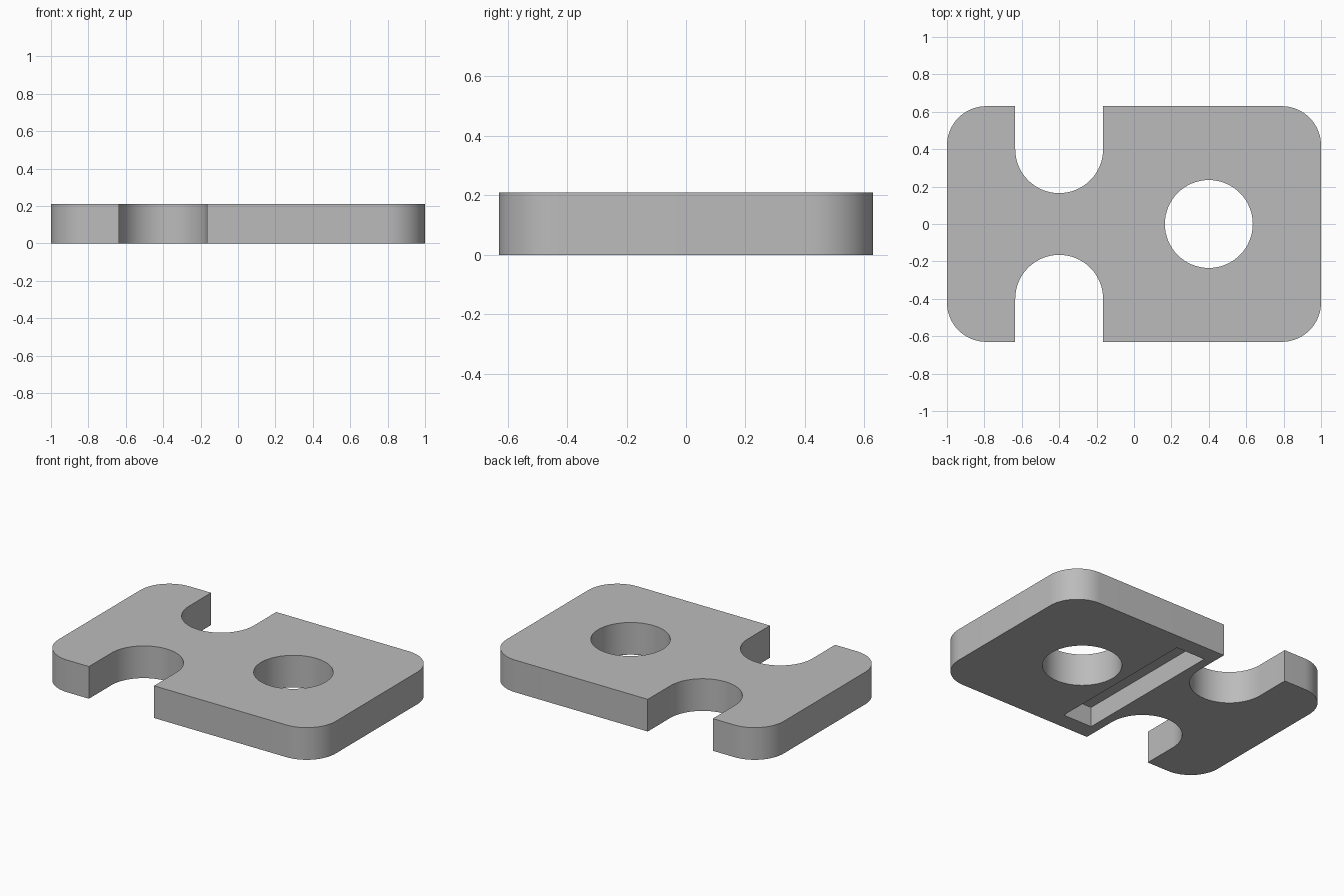
import bpy, bmesh, math

cube = bpy.data.objects.get("Cube")
if cube:
    bpy.data.objects.remove(cube, do_unlink=True)

HALF_Y, THICK = 0.63, 0.21
CORNER_R, HOLE_R = 0.21, 0.235
CUT_X, NOTCH_Y = 0.4, 0.4

grey = bpy.data.materials.new("plain grey")
grey.use_nodes = True
colour = (0.5, 0.5, 0.5, 1)
grey.diffuse_color = colour
grey.node_tree.nodes["Principled BSDF"].inputs["Base Color"].default_value = colour


def arc(cx, cy, r, start, end, steps):
    angles = [math.radians(start + (end - start) * i / steps) for i in range(steps + 1)]
    return [(cx + r * math.cos(a), cy + r * math.sin(a)) for a in angles]


def prism(name, outline, z0, z1):
    """Extrude a counter-clockwise outline from z0 to z1."""
    bm = bmesh.new()
    base = bm.faces.new([bm.verts.new((x, y, z0)) for x, y in outline])
    top = bmesh.ops.extrude_face_region(bm, geom=[base], use_keep_orig=True)["geom"]
    for v in top:
        if isinstance(v, bmesh.types.BMVert):
            v.co.z = z1
    bmesh.ops.recalc_face_normals(bm, faces=bm.faces)
    mesh = bpy.data.meshes.new(name)
    bm.to_mesh(mesh)
    bm.free()
    mesh.materials.append(grey)
    obj = bpy.data.objects.new(name, mesh)
    bpy.context.collection.objects.link(obj)
    return obj


# Plate with rounded corners
outline = []
for sx, sy, start in ((1, 1, 0), (-1, 1, 90), (-1, -1, 180), (1, -1, 270)):
    outline += arc(sx * (1 - CORNER_R), sy * (HALF_Y - CORNER_R), CORNER_R, start, start + 90, 16)
plate = prism("plate", outline, 0, THICK)

# Round through hole
cutters = [prism("hole_cutter", arc(CUT_X, 0, HOLE_R, 0, 360, 64)[:-1], -0.1, 0.4)]

# Round-ended notches in the front and back edges
for side, start in (("front", 0), ("back", 180)):
    s = -1 if side == "front" else 1
    notch = arc(-CUT_X, s * NOTCH_Y, HOLE_R, start, start + 180, 32)
    notch += [(-CUT_X + s * HOLE_R * k, s) for k in (1, -1)]
    cutters.append(prism(side + "_notch_cutter", notch, -0.1, 0.4))

# Blind slot in the underside
slot = [(-0.105, -0.52), (0.105, -0.52), (0.105, 0.52), (-0.105, 0.52)]
cutters.append(prism("slot_cutter", slot, -0.1, 0.13))

# Cut the plate, then discard the cutters
bpy.context.view_layer.objects.active = plate
plate.select_set(True)
for cutter in cutters:
    cutter.hide_render = True
    cut = plate.modifiers.new(cutter.name, "BOOLEAN")
    cut.operation, cut.solver, cut.object = "DIFFERENCE", "EXACT", cutter
    bpy.ops.object.modifier_apply(modifier=cut.name)
    bpy.data.objects.remove(cutter, do_unlink=True)

bpy.ops.object.shade_smooth_by_angle(angle=math.radians(30))
